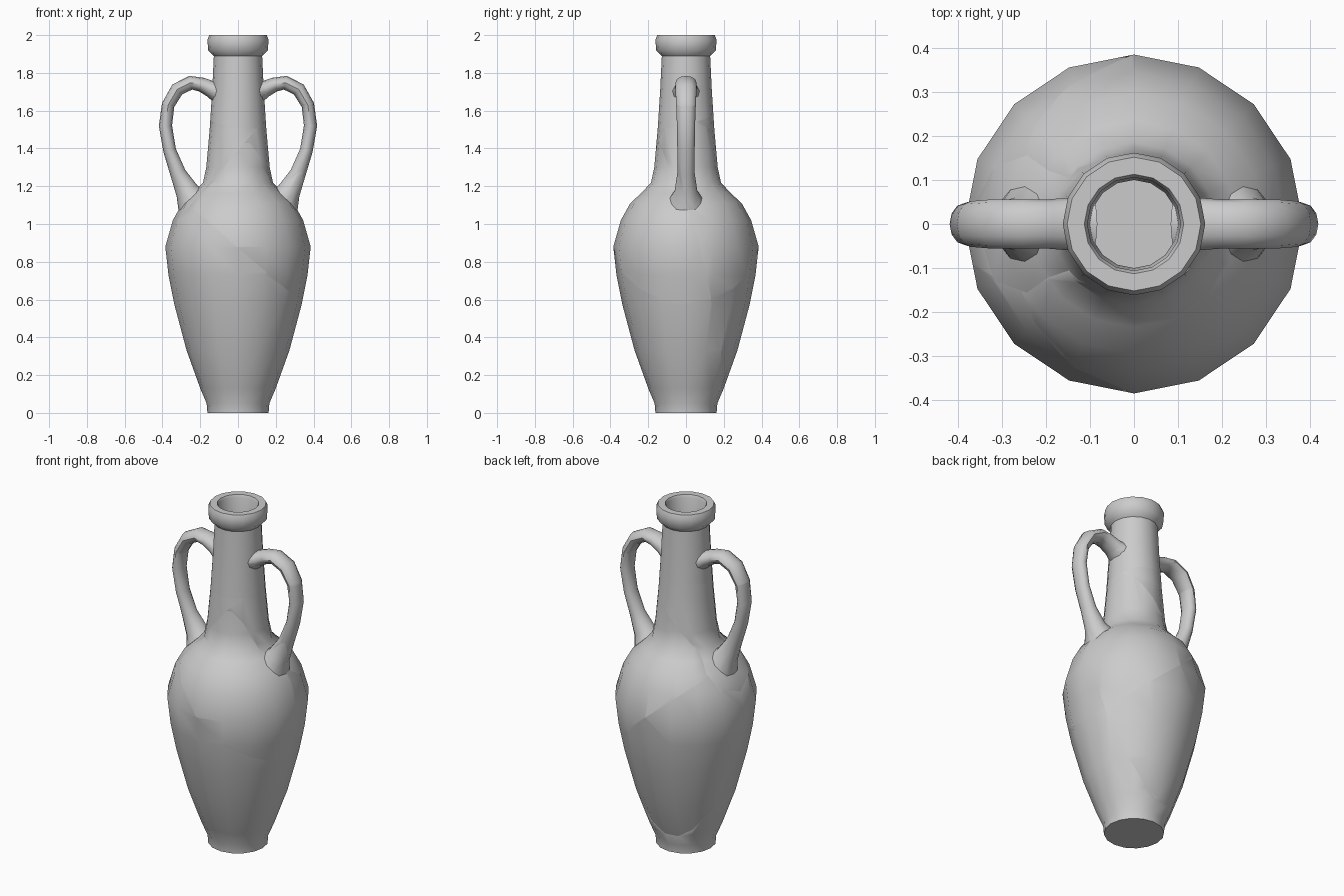
import bpy, bmesh
from math import cos, sin, pi, radians
from mathutils import Vector

if "Cube" in bpy.data.objects:
    bpy.data.objects.remove(bpy.data.objects["Cube"])

clay = bpy.data.materials.new("grey_clay")
clay.use_nodes = True
clay.diffuse_color = (0.6, 0.6, 0.6, 1)
clay.node_tree.nodes["Principled BSDF"].inputs["Base Color"].default_value = (0.6, 0.6, 0.6, 1)

SIDES = 16
HANDLE_SIDES = 12

# Pot wall as radius, height: outside from the base up, then inside down to the floor
PROFILE = [(0, 0), (.162, 0), (.166, .05), (.2, .13), (.272, .33), (.336, .57), (.368, .73),
           (.385, .88), (.345, 1.02), (.295, 1.11), (.235, 1.165), (.185, 1.22), (.168, 1.3),
           (.15, 1.5), (.136, 1.72), (.128, 1.89), (.158, 1.92), (.162, 1.975), (.152, 2),
           (.113, 2), (.106, 1.985), (.1, 1.72), (.118, 1.4), (.145, 1.22), (.26, 1.08),
           (.345, .88), (.3, .57), (.17, .14), (.13, .05), (0, .05)]

# Handle path as x, z, in-plane radius, half width; both ends flare into the pot
HANDLE = [(.105, 1.7, .062, .075), (.145, 1.715, .044, .06), (.195, 1.738, .038, .056),
          (.25, 1.748, .037, .056), (.322, 1.712, .037, .056), (.37, 1.63, .034, .052),
          (.384, 1.52, .035, .048), (.362, 1.39, .034, .046), (.318, 1.27, .042, .046),
          (.27, 1.175, .062, .06), (.235, 1.115, .092, .1)]


def bridge(bm, rings):
    """Join neighbouring rings of vertices with quads."""
    for a, b in zip(rings, rings[1:]):
        for i in range(len(a)):
            j = (i + 1) % len(a)
            bm.faces.new((a[i], a[j], b[j], b[i]))


def lathe(profile):
    bm = bmesh.new()
    rings = [[bm.verts.new((r * cos(2 * pi * i / SIDES), r * sin(2 * pi * i / SIDES), z))
              for i in range(SIDES)] for r, z in profile]
    bridge(bm, rings)
    bmesh.ops.remove_doubles(bm, verts=bm.verts, dist=1e-5)
    bmesh.ops.recalc_face_normals(bm, faces=bm.faces)
    return bm


def sweep(path, side):
    bm = bmesh.new()
    rings = []
    for k, (x, z, thick, width) in enumerate(path):
        before, after = path[max(k - 1, 0)], path[min(k + 1, len(path) - 1)]
        along = Vector((after[0] - before[0], 0, after[1] - before[1])).normalized()
        across = Vector((along.z, 0, -along.x))
        ring = []
        for i in range(HANDLE_SIDES):
            t = 2 * pi * i / HANDLE_SIDES
            p = Vector((x, 0, z)) + across * thick * cos(t) + Vector((0, width * sin(t), 0))
            ring.append(bm.verts.new((p.x * side, p.y, p.z)))
        rings.append(ring)
    bridge(bm, rings)
    bm.faces.new(rings[0])
    bm.faces.new(rings[-1])
    bmesh.ops.recalc_face_normals(bm, faces=bm.faces)
    return bm


def split(bm, plane):
    """Break a solid along a plane; return the shards above and below, both closed."""
    shards = []
    for above in (True, False):
        part = bm.copy()
        cut = bmesh.ops.bisect_plane(part, geom=part.verts[:] + part.edges[:] + part.faces[:],
                                     dist=1e-5, plane_co=plane[0], plane_no=plane[1],
                                     clear_inner=above, clear_outer=not above)
        edges = [e for e in cut["geom_cut"] if isinstance(e, bmesh.types.BMEdge)]
        if edges:
            bmesh.ops.triangle_fill(part, edges=edges, use_beauty=True)
            bmesh.ops.recalc_face_normals(part, faces=part.faces)
        shards.append(part)
    return shards


def finish(name, bm):
    if bm.faces:
        mesh = bpy.data.meshes.new(name)
        bm.to_mesh(mesh)
        mesh.materials.append(clay)
        obj = bpy.data.objects.new(name, mesh)
        bpy.context.collection.objects.link(obj)
        bpy.ops.object.select_all(action="DESELECT")
        obj.select_set(True)
        bpy.context.view_layer.objects.active = obj
        bpy.ops.object.shade_smooth_by_angle(angle=radians(42))
    bm.free()


# Crack planes as point, normal
neck_crack = ((0, 0, 1.545), (.12, -.25, 1))
shoulder_crack = ((0, 0, 1.39), (-1.15, 0, 1))
upright_crack = ((0, .227, 0), (-.221, 1, .269))
belly_crack = ((0, 0, .875), (.862, 0, 1))

# Pot body, broken into shards
neck_top, rest = split(lathe(PROFILE), neck_crack)
neck_side, lower = split(rest, shoulder_crack)
finish("neck_and_rim", neck_top)
finish("neck_side_shard", neck_side)
for where, half in zip(("back", "front"), split(lower, upright_crack)):
    for level, shard in zip(("upper", "lower"), split(half, belly_crack)):
        finish(f"{where}_{level}_body_shard", shard)

# Two handles, each snapped near the top
for name, side in (("left", 1), ("right", -1)):
    top, stem = split(sweep(HANDLE, side), ((side * .37, 0, 1.63), (.25, 0, 1)))
    # The inner end near the neck stays with the top piece
    finish(f"{name}_handle_top", top)
    if side > 0:
        for where, shard in zip(("back", "front"), split(stem, upright_crack)):
            finish(f"{name}_handle_{where}_shard", shard)
    else:
        finish(f"{name}_handle_stem", stem)
